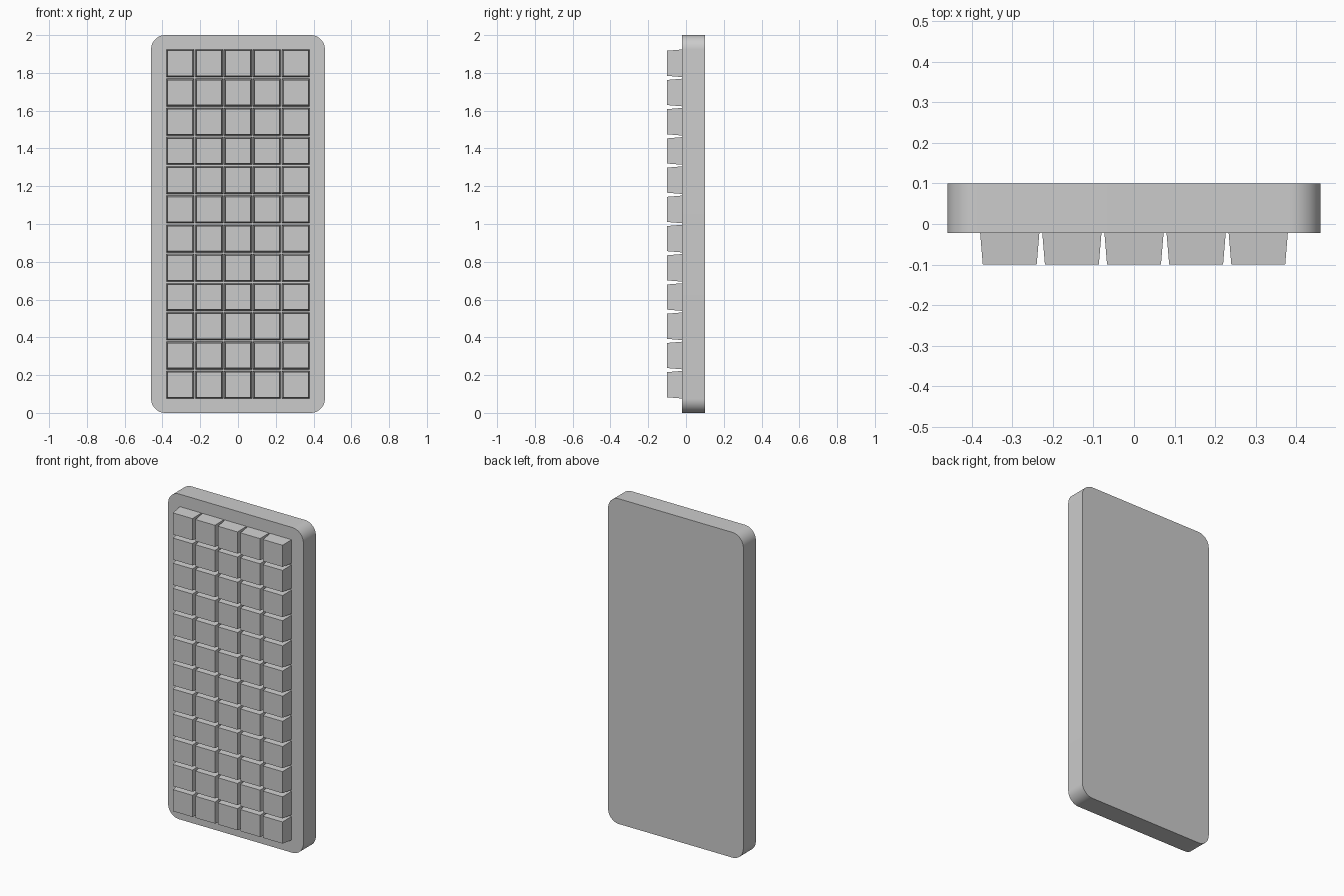
import bpy, bmesh, math

if "Cube" in bpy.data.objects:
    bpy.data.objects.remove(bpy.data.objects["Cube"])

HALF_W, HEIGHT, RADIUS, SEGS = 0.46, 2.0, 0.075, 12
Y_TIP, Y_FACE, Y_BACK = -0.10, -0.022, 0.10
COLS, ROWS = 5, 12
PITCH_X, PITCH_Z = 0.1533, 0.1547
BASE, TIP = 0.146, 0.133          # key side length at the plate and at the tip


def finish(bm, name):
    bmesh.ops.recalc_face_normals(bm, faces=bm.faces)
    mesh = bpy.data.meshes.new(name)
    bm.to_mesh(mesh)
    bm.free()
    obj = bpy.data.objects.new(name, mesh)
    bpy.context.collection.objects.link(obj)
    return obj


# Backing plate: rounded rectangle outline extruded along y
bm = bmesh.new()
outline = []
corners = [(1, 1), (-1, 1), (-1, -1), (1, -1)]
for i, (sx, sz) in enumerate(corners):
    cx = sx * (HALF_W - RADIUS)
    cz = HEIGHT / 2 + sz * (HEIGHT / 2 - RADIUS)
    for k in range(SEGS + 1):
        a = math.pi / 2 * (i + k / SEGS)
        outline.append(bm.verts.new((cx + RADIUS * math.cos(a), Y_FACE,
                                     cz + RADIUS * math.sin(a))))
face = bm.faces.new(outline)
out = bmesh.ops.extrude_face_region(bm, geom=[face], use_keep_orig=True)
moved = [v for v in out["geom"] if isinstance(v, bmesh.types.BMVert)]
bmesh.ops.translate(bm, verts=moved, vec=(0, Y_BACK - Y_FACE, 0))
plate = finish(bm, "backing_plate")

# Smooth the rounded corners, keep the rims sharp
bpy.ops.object.select_all(action='DESELECT')
plate.select_set(True)
bpy.context.view_layer.objects.active = plate
bpy.ops.object.shade_smooth_by_angle(angle=math.radians(30))


# Tapered blocks in a grid on the front face
def add_block(bm, cx, cz):
    verts = bmesh.ops.create_cube(bm, size=1)["verts"]
    for v in verts:
        front = v.co.y < 0
        side = TIP if front else BASE
        v.co = (cx + v.co.x * side, Y_TIP if front else Y_FACE, cz + v.co.z * side)


bm = bmesh.new()
for r in range(ROWS):
    for c in range(COLS):
        add_block(bm, (c - (COLS - 1) / 2) * PITCH_X,
                  HEIGHT / 2 + (r - (ROWS - 1) / 2) * PITCH_Z)
finish(bm, "front_blocks")
